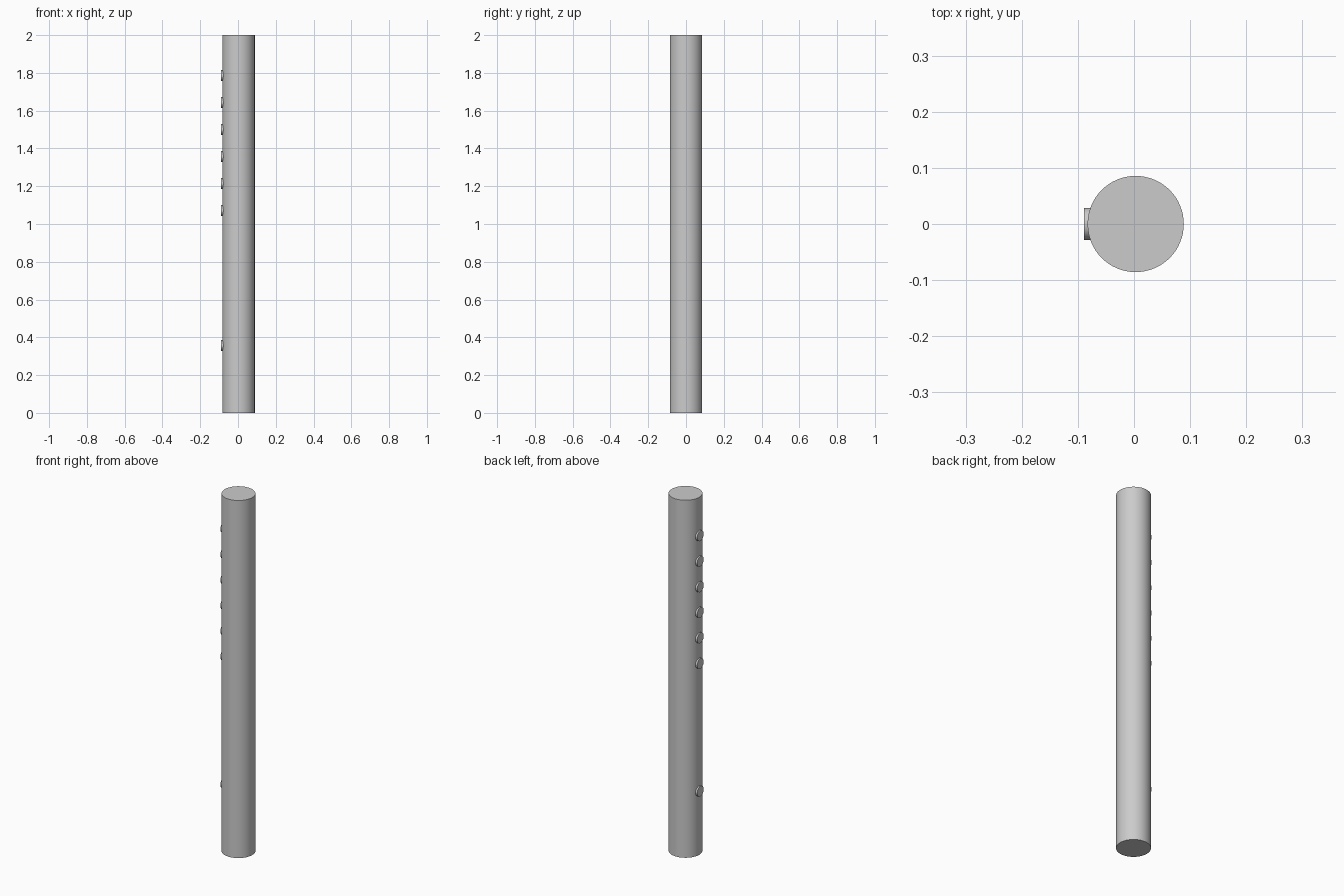
import bpy, math

if "Cube" in bpy.data.objects:
    bpy.data.objects.remove(bpy.data.objects["Cube"])

U = 1 / 7            # base unit: the tube is 14 units tall
R = 0.6 * U          # tube radius
CX = 0.003           # tube axis, nudged so the whole model is centred


def smooth(obj, name):
    obj.name = name
    bpy.ops.object.shade_smooth_by_angle(angle=math.radians(30))


# Main tube
bpy.ops.mesh.primitive_cylinder_add(vertices=64, radius=R, depth=2, location=(CX, 0, 1))
smooth(bpy.context.object, "tube_body")

# Round finger pads and mouth pad along the -x side
OUTER, INNER = -0.0895, -0.072
for i, k in enumerate([2.5] + [7.5 + n for n in range(6)]):
    bpy.ops.mesh.primitive_cylinder_add(
        vertices=32, radius=0.2 * U, depth=INNER - OUTER,
        location=((OUTER + INNER) / 2, 0, k * U), rotation=(0, math.pi / 2, 0))
    smooth(bpy.context.object, "mouth_pad" if i == 0 else f"finger_pad_{i}")
